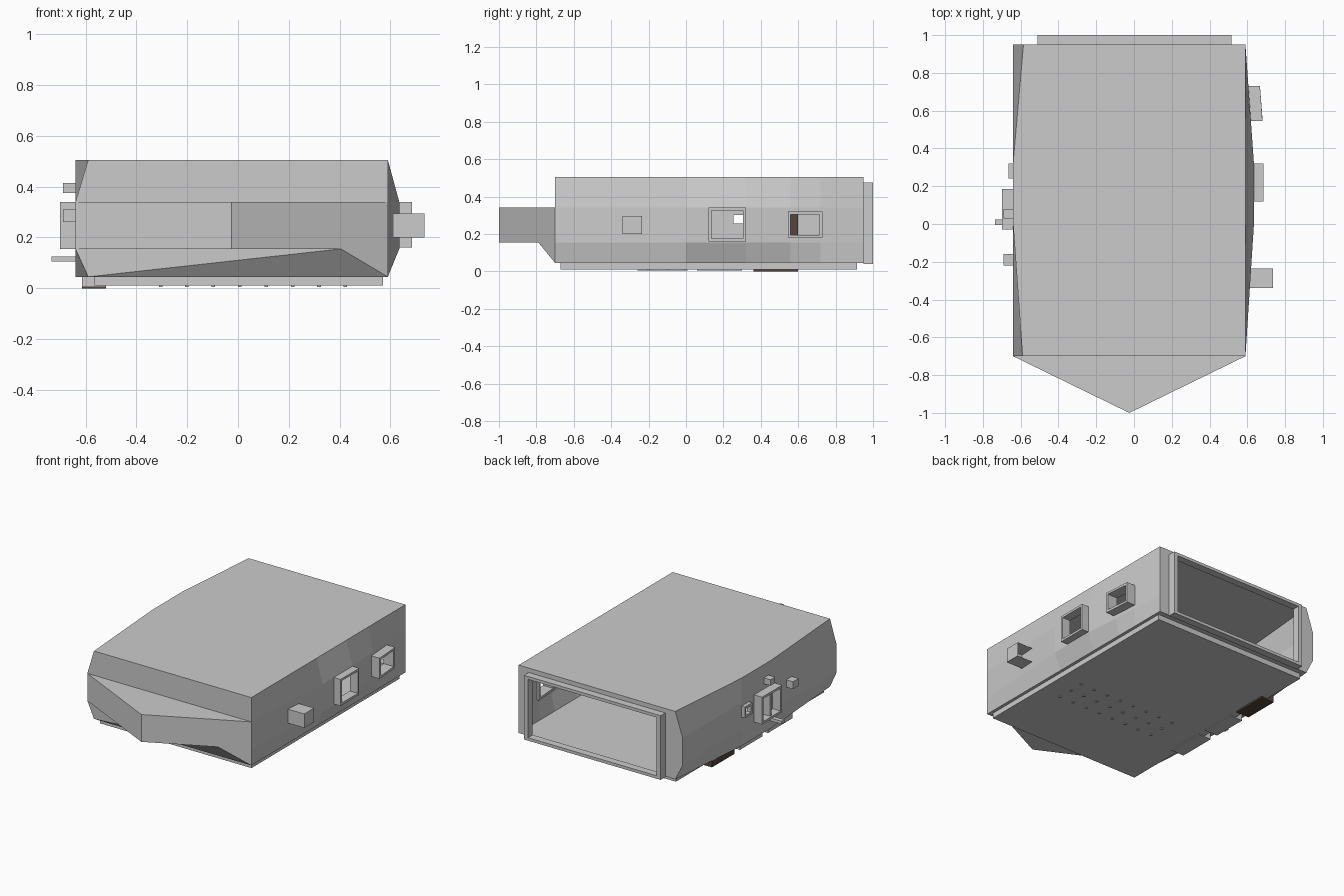
import bpy, bmesh
from mathutils import Vector

if "Cube" in bpy.data.objects:
    bpy.data.objects.remove(bpy.data.objects["Cube"])


def finish(name, bm, mat=None, fix=True):
    if fix:
        bmesh.ops.recalc_face_normals(bm, faces=bm.faces)
    me = bpy.data.meshes.new(name)
    bm.to_mesh(me)
    bm.free()
    ob = bpy.data.objects.new(name, me)
    bpy.context.collection.objects.link(ob)
    if mat:
        me.materials.append(mat)
    return ob


def add_box(bm, x, y, z, skip=()):
    """Box from ranges; skip lists open sides such as '+x'."""
    v = [bm.verts.new((a, b, c)) for a in x for b in y for c in z]
    sides = {'-x': (0, 1, 3, 2), '+x': (4, 6, 7, 5), '-y': (0, 4, 5, 1),
             '+y': (2, 3, 7, 6), '-z': (0, 2, 6, 4), '+z': (1, 5, 7, 3)}
    for key, idx in sides.items():
        if key not in skip:
            bm.faces.new([v[i] for i in idx])
    return v


def box(name, x, y, z, skip=(), mat=None):
    bm = bmesh.new()
    add_box(bm, x, y, z, skip)
    return finish(name, bm, mat)


def side_frame(name, x, y, z, t=0.015, slant=0.0):
    """Rectangular frame around a window on a side wall."""
    bm = bmesh.new()
    out = x[1] if abs(x[1]) > abs(x[0]) else x[0]
    loops = []
    for xx, d in ((x[0], 0), (x[1], 0), (x[1], t), (x[0], t)):
        pts = [(y[0] + d, z[0] + d), (y[1] - d, z[0] + d),
               (y[1] - d, z[1] - d), (y[0] + d, z[1] - d)]
        loops.append([bm.verts.new((xx - (slant if a > sum(y) / 2 else 0), a, b))
                      for a, b in pts])
    for k in range(4):
        a, b = loops[k], loops[(k + 1) % 4]
        for i in range(4):
            j = (i + 1) % 4
            bm.faces.new((a[i], a[j], b[j], b[i]))
    return finish(name, bm)


Z_TOP, Z_UP, Z_LOW, Z_BOT = 0.505, 0.34, 0.155, 0.045

# Hull shell: faceted sections, wedge nose, back ring around the opening
bm = bmesh.new()
rows = []
for y, lt, rm in ((-0.7, -0.59, 0.59), (0, -0.64, 0.635),
                  (0.32, -0.64, 0.635), (0.95, -0.585, 0.59)):
    rows.append([bm.verts.new((x, y, z)) for x, z in (
        (lt, Z_TOP), (-0.64, Z_UP), (-0.64, Z_LOW), (lt, Z_BOT),
        (0.59, Z_BOT), (rm, Z_LOW), (rm, Z_UP), (0.59, Z_TOP))])
rows.append([bm.verts.new((x, 0.95, z)) for x, z in (
    (-0.51, 0.475), (-0.51, Z_UP), (-0.51, Z_LOW), (-0.51, 0.055),
    (0.515, 0.055), (0.515, Z_LOW), (0.515, Z_UP), (0.515, 0.475))])
for a, b in zip(rows, rows[1:]):
    for i in range(8):
        j = (i + 1) % 8
        bm.faces.new((a[i], a[j], b[j], b[i]))
f = rows[0]
tip_up = bm.verts.new((-0.025, -1, Z_UP))
tip_low = bm.verts.new((-0.025, -1, Z_LOW))
chin = bm.verts.new((0.405, -0.79, Z_LOW))
for face in ((f[0], f[1], f[6], f[7]), (f[1], tip_up, f[6]),
             (f[1], f[2], tip_low, tip_up), (tip_up, tip_low, chin, f[5], f[6]),
             (f[2], chin, tip_low), (f[2], f[3], chin),
             (f[3], f[4], chin), (f[4], f[5], chin)):
    bm.faces.new(face)
bmesh.ops.recalc_face_normals(bm, faces=bm.faces)

# Window openings cut through the side walls: side, y range, z range
for side, y, z in ((1, (0.56, 0.72), (0.195, 0.305)),
                   (1, (0.135, 0.305), (0.175, 0.325)),
                   (-1, (0.255, 0.305), (0.255, 0.3))):
    for axis, vals in ((1, y), (2, z)):
        for val in vals:
            co, no = Vector((0, 0, 0)), Vector((0, 0, 0))
            co[axis], no[axis] = val, 1
            faces = [g for g in bm.faces if g.calc_center_median().x * side > 0.58
                     and abs(g.normal.x) > 0.5]
            geom = faces + list({e for g in faces for e in g.edges}) \
                + list({v for g in faces for v in g.verts})
            bmesh.ops.bisect_plane(bm, geom=geom, plane_co=co, plane_no=no)
    gone = []
    for g in bm.faces:
        c = g.calc_center_median()
        if c.x * side > 0.58 and y[0] < c.y < y[1] and z[0] < c.z < z[1]:
            gone.append(g)
    bmesh.ops.delete(bm, geom=gone, context='FACES')
finish("hull", bm, fix=False)

# Rear door frame
bm = bmesh.new()
for x in ((-0.51, -0.48), (0.485, 0.515)):
    add_box(bm, x, (0.95, 1.0), (0.04, 0.475))
for z in ((0.04, 0.06), (0.455, 0.475)):
    add_box(bm, (-0.48, 0.485), (0.95, 1.0), z)
finish("rear_door_frame", bm)

# Belly slab with rows of small studs
box("belly_slab", (-0.565, 0.57), (-0.67, 0.915), (0.01, Z_BOT))
bm = bmesh.new()
for i in range(8):
    for y in (-0.2, -0.1, 0.0):
        x = -0.305 + i * 0.104
        add_box(bm, (x - 0.007, x + 0.007), (y - 0.007, y + 0.007), (0.005, 0.012))
finish("belly_studs", bm)

# Left lower edge plates and brown locker
box("edge_plate_front", (-0.615, -0.52), (-0.26, 0.0), (0.004, Z_BOT))
box("edge_plate_mid", (-0.615, -0.52), (0.06, 0.3), (0.004, Z_BOT))
brown = bpy.data.materials.new("brown")
brown.diffuse_color = (0.09, 0.06, 0.045, 1)
brown.use_nodes = True
brown.node_tree.nodes["Principled BSDF"].inputs["Base Color"].default_value = brown.diffuse_color
box("locker", (-0.615, -0.52), (0.36, 0.6), (0.0, 0.35), mat=brown)

# Right side fittings
box("right_scoop", (0.61, 0.735), (-0.34, -0.235), (0.2, 0.295), ('+y', '-x'))
side_frame("right_mid_window", (0.625, 0.685), (0.12, 0.32), (0.16, 0.34))
side_frame("right_rear_window", (0.605, 0.68), (0.545, 0.73), (0.18, 0.32), slant=0.013)

# Left side fittings
side_frame("left_main_window", (-0.635, -0.7), (-0.03, 0.185), (0.155, 0.34))
box("left_window_divider", (-0.69, -0.64), (0.07, 0.085), (0.17, 0.325))
side_frame("left_rear_window", (-0.635, -0.665), (0.24, 0.32), (0.24, 0.315))
box("left_upper_vent", (-0.69, -0.62), (0.03, 0.08), (0.375, 0.415))
box("left_front_vent", (-0.69, -0.635), (-0.22, -0.16), (0.26, 0.31))
box("left_step", (-0.735, -0.61), (-0.005, 0.025), (0.105, 0.125))
